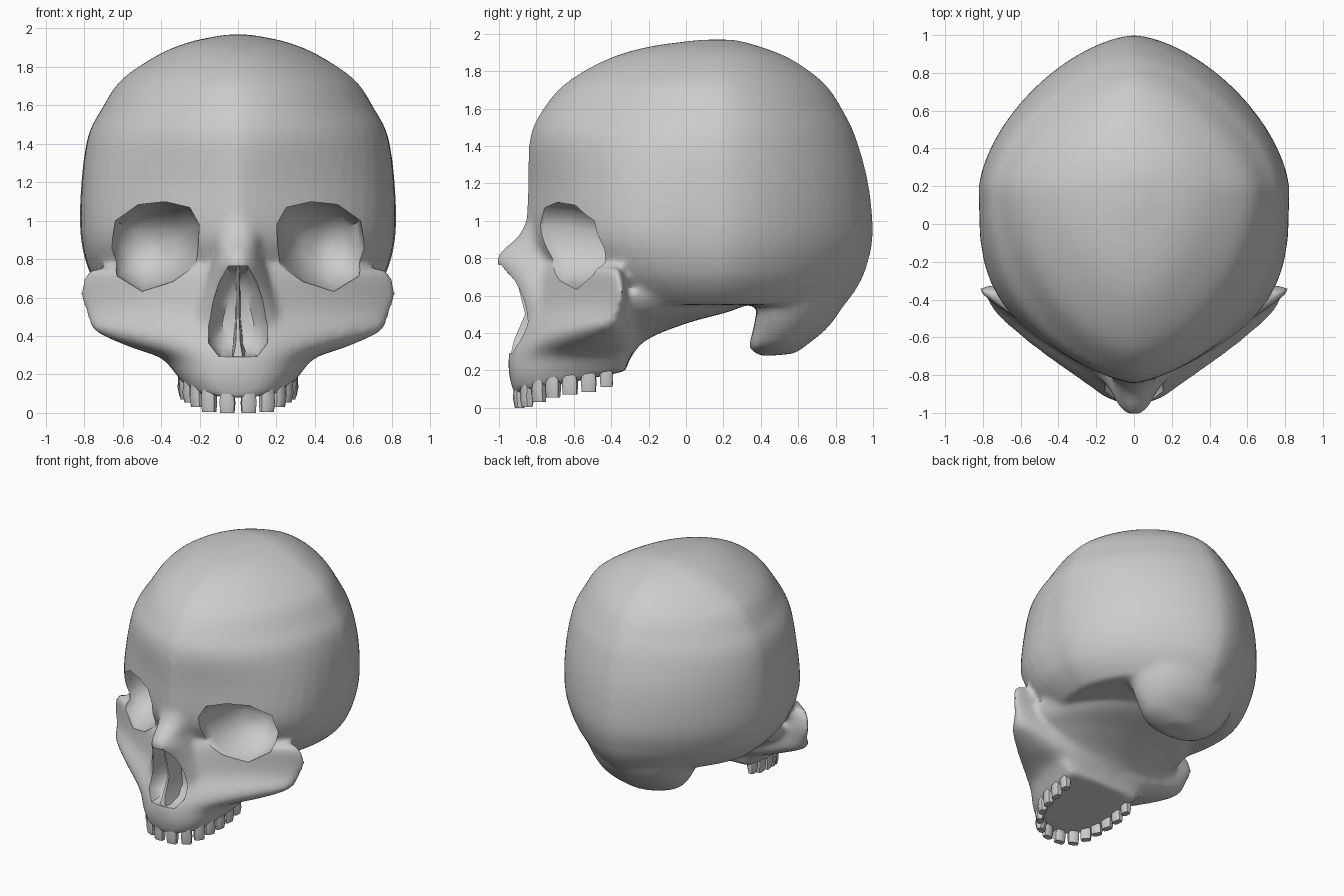
import bpy, bmesh, math
from mathutils import Vector

if "Cube" in bpy.data.objects:
    bpy.data.objects.remove(bpy.data.objects["Cube"])

N = 64


def make_object(name, bm):
    bmesh.ops.recalc_face_normals(bm, faces=bm.faces)
    me = bpy.data.meshes.new(name)
    bm.to_mesh(me)
    bm.free()
    ob = bpy.data.objects.new(name, me)
    bpy.context.collection.objects.link(ob)
    return ob


def skin(name, rings):
    """Bridge equal-length point rings and cap both ends."""
    bm = bmesh.new()
    vs = [[bm.verts.new(p) for p in r] for r in rings]
    n = len(rings[0])
    for a, b in zip(vs, vs[1:]):
        for i in range(n):
            j = (i + 1) % n
            bm.faces.new((a[i], a[j], b[j], b[i]))
    bm.faces.new(vs[0])
    bm.faces.new(vs[-1])
    return make_object(name, bm)


def refine(rows, steps=5):
    """Catmull-Rom interpolation between section rows."""
    out = []
    for i in range(len(rows) - 1):
        p = [rows[max(0, min(len(rows) - 1, i + k))] for k in (-1, 0, 1, 2)]
        for s in range(steps):
            t = s / steps
            out.append([b + .5 * t * (c - a + t * (2 * a - 5 * b + 4 * c - d + t * (3 * (b - c) + d - a)))
                        for a, b, c, d in zip(*p)])
    return out + [list(rows[-1])]


def loft(name, rows):
    """Rows: z, front y, widest y, back y, half width, front powers p q, back power, tilt.
    The front half follows y = (1 - x^p)^q."""
    rings = []
    for z, yf, yc, yb, hw, p, q, nb, tilt in refine(rows):
        ring = []
        for i in range(N):
            a = 2 * math.pi * i / N
            c, s = math.cos(a), math.sin(a)
            ex, ey = (2 / p, 2 * q) if c >= 0 else (2 / nb, 2 / nb)
            x = math.copysign(hw * abs(s) ** ex, s)
            y = yc + (yf - yc if c >= 0 else yb - yc) * abs(c) ** ey
            ring.append((x, y, z + tilt * (y - yf)))
        rings.append(ring)
    return skin(name, rings)


def apply_mod(ob, kind, **props):
    bpy.context.view_layer.objects.active = ob
    m = ob.modifiers.new(kind.lower(), kind)
    for k, v in props.items():
        setattr(m, k, v)
    bpy.ops.object.modifier_apply(modifier=m.name)


# Brain case
skull = loft("skull", [
    (.55, -.62, .18, .85, .62, 1.6, .45, 1.5, 0), (.64, -.70, .18, .915, .715, 1.3, .37, 1.52, 0),
    (.75, -.77, .18, .965, .78, 1.05, .31, 1.55, 0), (.93, -.85, .18, 1.0, .82, 1.05, .295, 1.6, 0),
    (1.2, -.845, .18, .975, .815, 1.2, .34, 1.62, 0), (1.44, -.835, .18, .91, .78, 1.5, .43, 1.58, 0),
    (1.58, -.775, .18, .845, .71, 1.6, .5, 1.55, 0), (1.73, -.65, .18, .745, .61, 1.65, .53, 1.52, 0),
    (1.86, -.43, .18, .57, .42, 1.7, .53, 1.6, 0), (1.93, -.2, .18, .40, .25, 1.9, .5, 1.8, 0),
    (1.968, .08, .18, .26, .06, 2, .5, 2, 0)])

# Upper jaw and flared cheekbones
face = loft("face", [
    (.075, -.92, -.36, -.32, .295, 2.5, .40, 3, .2), (.17, -.945, -.36, -.31, .345, 2.5, .42, 3, .12),
    (.27, -.95, -.42, -.28, .41, 2.0, .5, 3, .04), (.35, -.93, -.49, -.26, .58, 1.5, .66, 3, 0),
    (.43, -.90, -.44, -.28, .75, 1.25, .78, 3, 0), (.52, -.87, -.38, -.30, .79, 1.18, .88, 3, 0),
    (.61, -.86, -.35, -.31, .825, 1.15, .93, 3, 0), (.69, -.84, -.36, -.32, .815, 1.15, .92, 3, 0),
    (.75, -.82, -.38, -.33, .775, 1.15, .9, 3, 0)])

# Nose bridge
nose = loft("nose", [(z, yf, -.72, -.6, hw, 2, .5, 4, 0) for z, yf, hw in (
    (.33, -.92, .22), (.48, -.885, .23), (.65, -.945, .18), (.77, -1.015, .14),
    (.84, -.985, .12), (.92, -.895, .13), (1.02, -.845, .13))])

# Underside behind the jaw, and the lobe at the rear
base = loft("base", [(z, yf, -.4, yb, hw, 2, .5, 1.9, 0) for z, yf, yb, hw in (
    (.2, -.7, -.33, .30), (.35, -.65, -.23, .40), (.45, -.6, .0, .52),
    (.52, -.6, .25, .61), (.61, -.6, .45, .66))])
lobe = loft("rear_lobe", [(z, yf, .5, yb, hw, 2.5, .4, 1.8, t) for z, yf, yb, hw, t in (
    (.275, .41, .58, .12, .08), (.32, .34, .66, .27, .08), (.42, .36, .75, .36, 0),
    (.52, .38, .825, .42, 0), (.62, .42, .87, .46, 0))])

# Fuse the bone parts into one smooth surface
bpy.ops.object.select_all(action='DESELECT')
for ob in (skull, face, nose, base, lobe):
    ob.select_set(True)
bpy.context.view_layer.objects.active = skull
bpy.ops.object.join()
apply_mod(skull, 'REMESH', mode='VOXEL', voxel_size=0.02)
apply_mod(skull, 'SMOOTH', factor=0.5, iterations=12)

# Eye sockets: slanted rim that narrows inward as a rounded hollow
RIM = [(.20, .98), (.25, 1.07), (.38, 1.1), (.52, 1.085), (.64, 1.0),
       (.665, .85), (.63, .71), (.50, .63), (.34, .68), (.21, .77)]


def socket(side):
    rings = []
    for y0, slant, k in ((-1.1, 0, 1.02), (-.75, .63, .99), (-.64, .55, .90),
                         (-.53, .45, .75), (-.44, .3, .56), (-.38, .2, .35), (-.35, .1, .12)):
        rings.append([(side * (.38 + (x - .38) * k), y0 + slant * (x - .2),
                       .87 + (z - .87) * k) for x, z in RIM])
    return skin("socket_cutter", rings)


# Nose opening: pear-shaped
half = [(.05, .765), (.10, .68), (.14, .56), (.165, .45), (.155, .36), (.10, .29)]
pear = half + [(-x, z) for x, z in reversed(half)]
opening = skin("nose_cutter", [[(x * k, y, .48 + (z - .48) * k) for x, z in pear]
                               for y, k in ((-1.15, 1.02), (-.87, .98), (-.78, .8), (-.72, .5))])

for cutter in (socket(1), socket(-1), opening):
    apply_mod(skull, 'BOOLEAN', object=cutter, operation='DIFFERENCE', solver='EXACT')
    bpy.data.objects.remove(cutter)

# Thin wall inside the nose, wider at the foot
skin("nasal_wall", [[(-w, -.66, z), (w, -.66, z), (w * .4, y, z), (-w * .4, y, z)]
                    for z, w, y in ((.27, .07, -.94), (.36, .03, -.92),
                                    (.5, .015, -.86), (.78, .012, -.93))])

# Teeth: centre x, y, lowest z, turn, width
TEETH = [(.055, -.89, .0, 8, .078), (.15, -.85, .005, 25, .075),
         (.212, -.785, .03, 50, .075), (.25, -.71, .055, 66, .075),
         (.272, -.62, .07, 78, .08), (.28, -.52, .085, 85, .08),
         (.28, -.425, .11, 88, .07)]
OCT = [(-1, -.6), (-.6, -1), (.6, -1), (1, -.6), (1, .6), (.6, 1), (-.6, 1), (-1, .6)]
for side in (1, -1):
    for x, y, z, turn, w in TEETH:
        a = math.radians(turn) * side
        top = .15 + .2 * (y + .92)
        rings = []
        for h, k, d in ((z, .92, .045), (z + .05, 1, .065), (top, .85, .05)):
            r = []
            for u, v in OCT:
                p, q = u * w * k / 2, v * d / 2
                r.append((side * x + p * math.cos(a) - q * math.sin(a),
                          y + p * math.sin(a) + q * math.cos(a), h))
            rings.append(r)
        skin("tooth", rings)

# Smooth shading with crisp rims
bpy.ops.object.select_all(action='SELECT')
bpy.context.view_layer.objects.active = skull
bpy.ops.object.shade_smooth_by_angle(angle=math.radians(48))
